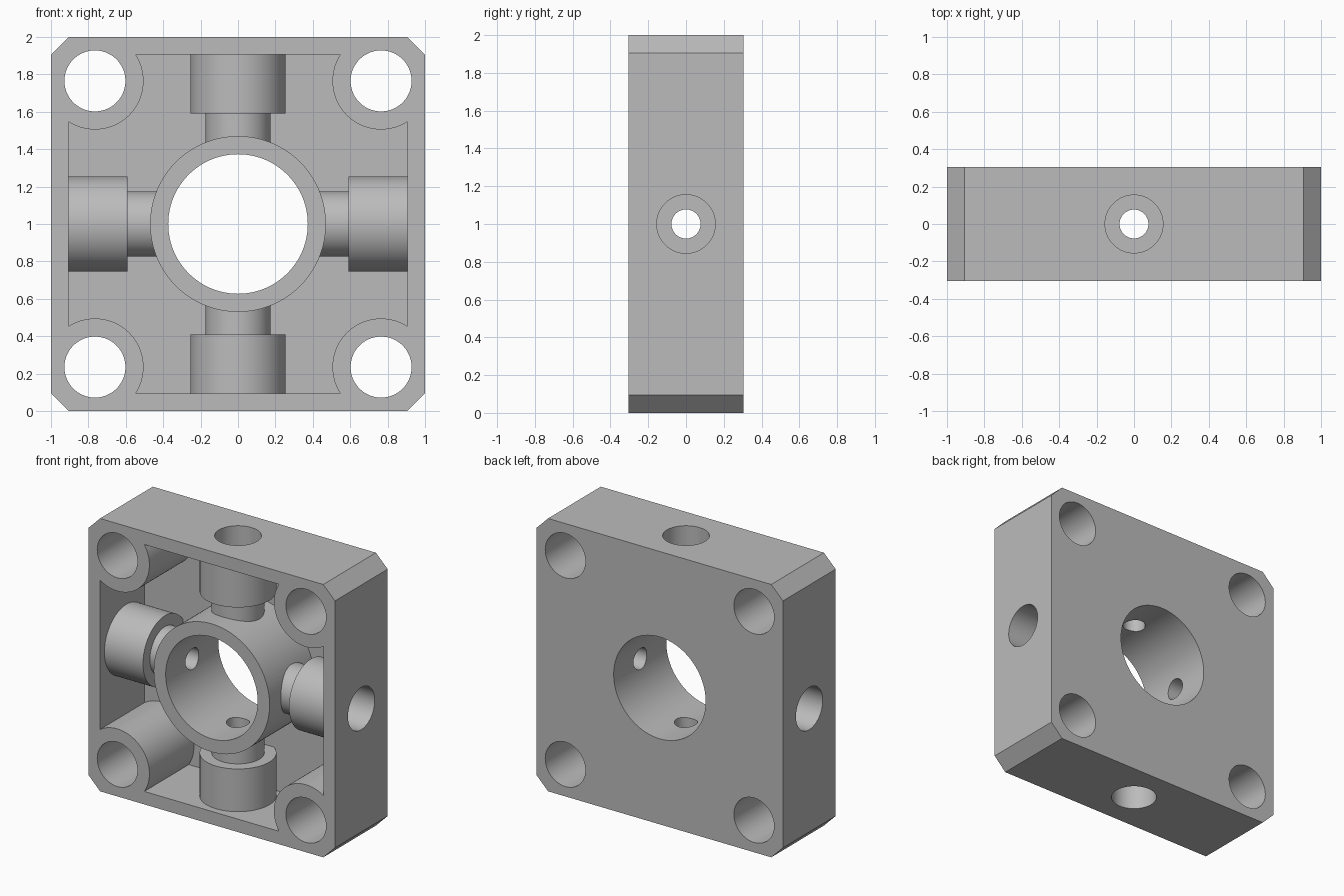
import bpy, bmesh
from math import radians
from mathutils import Matrix, Vector

cube = bpy.data.objects.get("Cube")
if cube:
    bpy.data.objects.remove(cube, do_unlink=True)

HALF, DEPTH, WALL = 1.0, 0.305, 0.095
CENTRE = Vector((0, 0, 1))
CORNER = 0.765
CORNERS = [(sx * CORNER, sz * CORNER) for sx in (-1, 1) for sz in (-1, 1)]
DIRECTIONS = [Vector(d) for d in ((1, 0, 0), (-1, 0, 0), (0, 0, 1), (0, 0, -1))]

grey = bpy.data.materials.new("metal grey")
grey.use_nodes = True
COLOUR = (0.5, 0.5, 0.5, 1)
grey.diffuse_color = COLOUR
grey.node_tree.nodes["Principled BSDF"].inputs["Base Color"].default_value = COLOUR


def make(name, bm):
    mesh = bpy.data.meshes.new(name)
    bm.to_mesh(mesh)
    bm.free()
    mesh.materials.append(grey)
    obj = bpy.data.objects.new(name, mesh)
    bpy.context.collection.objects.link(obj)
    return obj


def box(name, half_x, y0, y1):
    bm = bmesh.new()
    bmesh.ops.create_cube(bm, size=1)
    for v in bm.verts:
        v.co = Vector((v.co.x * 2 * half_x, y0 if v.co.y < 0 else y1, v.co.z * 2 * half_x)) + CENTRE
    return make(name, bm)


def rod(name, radius, start, end):
    """Cylinder between two points given relative to the centre."""
    axis = end - start
    bm = bmesh.new()
    bmesh.ops.create_cone(
        bm, cap_ends=True, segments=96, radius1=radius, radius2=radius, depth=axis.length,
        matrix=Matrix.Translation(CENTRE + (start + end) / 2)
        @ axis.to_track_quat("Z", "Y").to_matrix().to_4x4())
    return make(name, bm)


def depth_rod(name, radius, x=0, z=0):
    return rod(name, radius, Vector((x, -0.5, z)), Vector((x, 0.5, z)))


def subtract(target, cutters):
    bpy.context.view_layer.objects.active = target
    for cutter in cutters:
        mod = target.modifiers.new("cut", "BOOLEAN")
        mod.operation, mod.solver, mod.object = "DIFFERENCE", "EXACT", cutter
        bpy.ops.object.modifier_apply(modifier=mod.name)
        bpy.data.objects.remove(cutter, do_unlink=True)


# Square block with chamfered corner edges
housing = box("housing", HALF, -DEPTH, DEPTH)
bm = bmesh.new()
bm.from_mesh(housing.data)
edges = [e for e in bm.edges if abs(e.verts[0].co.y - e.verts[1].co.y) > 0.1]
bmesh.ops.bevel(bm, geom=edges, offset=WALL, offset_type="OFFSET", segments=1, affect="EDGES")
bm.to_mesh(housing.data)
bm.free()

# Front pocket, leaving the hub, corner bosses and stepped ports standing
pocket = box("pocket", HALF - WALL, -0.4, DEPTH - WALL)
kept = [depth_rod("hub", 0.47)]
kept += [depth_rod("corner_boss", 0.26, x, z) for x, z in CORNERS]
for d in DIRECTIONS:
    kept.append(rod("port_neck", 0.175, d * 0.4, d * 0.7))
    kept.append(rod("port_body", 0.255, d * 0.592, d * 0.96))
subtract(housing, [])
subtract(pocket, kept)

# Bores through the hub, corners and ports
bores = [pocket, depth_rod("hub_bore", 0.373)]
bores += [depth_rod("corner_bore", 0.163, x, z) for x, z in CORNERS]
for d in DIRECTIONS:
    bores.append(rod("port_bore", 0.077, d * 0.2, d * 0.8))
    bores.append(rod("port_counterbore", 0.155, d * 0.69, d * 1.1))
subtract(housing, bores)

bpy.ops.object.select_all(action="DESELECT")
housing.select_set(True)
bpy.context.view_layer.objects.active = housing
bpy.ops.object.shade_smooth_by_angle(angle=radians(30))
